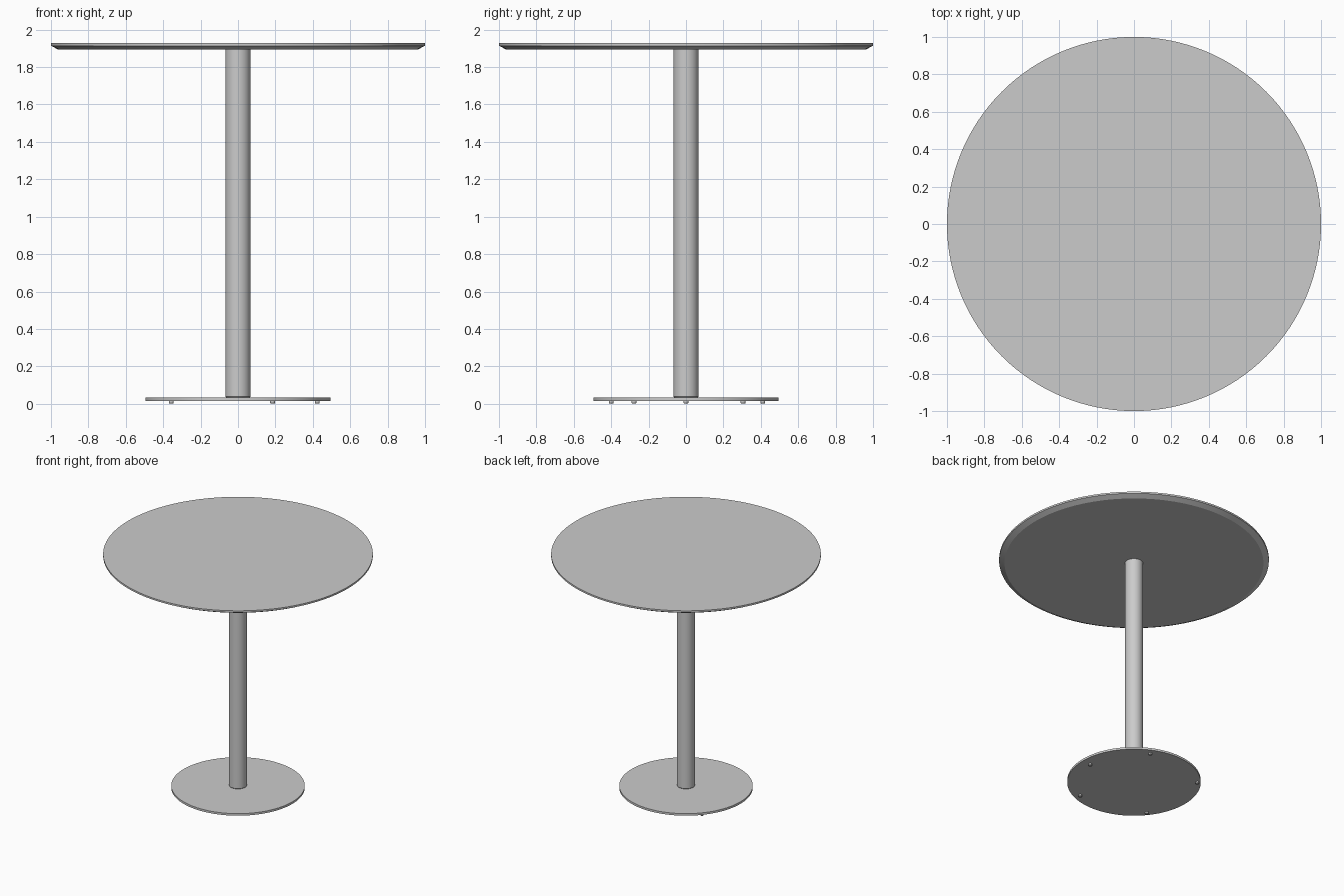
import bpy, math

if "Cube" in bpy.data.objects:
    bpy.data.objects.remove(bpy.data.objects["Cube"])


def lathe(name, profile, center=(0, 0), sides=96):
    """Closed solid turned from (radius, z) rings, bottom to top."""
    verts, faces = [], []
    for r, z in profile:
        for i in range(sides):
            a = 2 * math.pi * i / sides
            verts.append((r * math.cos(a), r * math.sin(a), z))
    for k in range(len(profile) - 1):
        for i in range(sides):
            j = (i + 1) % sides
            faces.append((k * sides + i, k * sides + j,
                          (k + 1) * sides + j, (k + 1) * sides + i))
    faces.append(tuple(reversed(range(sides))))
    top = (len(profile) - 1) * sides
    faces.append(tuple(range(top, top + sides)))
    mesh = bpy.data.meshes.new(name)
    mesh.from_pydata(verts, [], faces)
    obj = bpy.data.objects.new(name, mesh)
    obj.location = (center[0], center[1], 0)
    bpy.context.collection.objects.link(obj)
    bpy.ops.object.select_all(action='DESELECT')
    obj.select_set(True)
    bpy.context.view_layer.objects.active = obj
    bpy.ops.object.shade_smooth_by_angle(angle=math.radians(25))
    return obj


# Round top with an undercut bevelled rim
lathe("table_top", [(0.96, 1.893), (1.0, 1.914), (1.0, 1.928)], sides=128)

# Central column with a slightly eased lower edge
lathe("column", [(0.062, 0.032), (0.067, 0.038), (0.067, 1.893)], sides=64)

# Flat disc base
lathe("base_plate", [(0.495, 0.016), (0.495, 0.033)], sides=128)

# Five small feet under the base
feet = [(0.424, 0.0), (0.185, 0.41), (-0.357, 0.305),
        (-0.357, -0.278), (0.185, -0.40)]
for n, pos in enumerate(feet, 1):
    lathe(f"foot_{n}", [(0.010, 0.0), (0.013, 0.004), (0.013, 0.016)], pos, 24)
